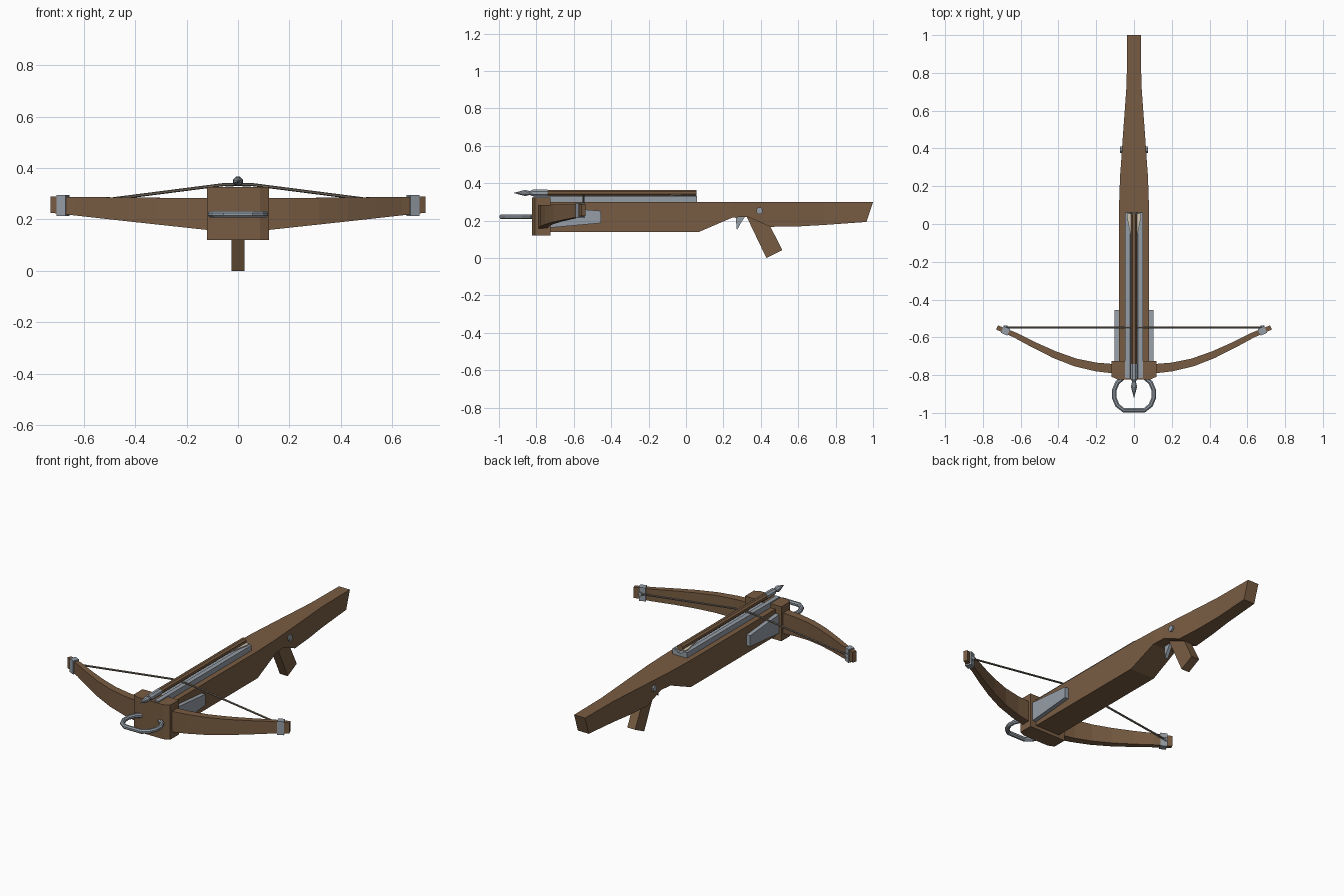
import bpy, bmesh, math
from mathutils import Vector

if "Cube" in bpy.data.objects:
    bpy.data.objects.remove(bpy.data.objects["Cube"])


def material(name, rgb):
    m = bpy.data.materials.new(name)
    m.diffuse_color = (*rgb, 1)
    m.use_nodes = True
    m.node_tree.nodes["Principled BSDF"].inputs["Base Color"].default_value = m.diffuse_color
    return m


WOOD = material("brown wood", (0.19, 0.108, 0.055))
METAL = material("grey steel", (0.30, 0.34, 0.38))
STRING = material("string fibre", (0.18, 0.15, 0.12))
FEATHER = material("cream feather", (0.62, 0.56, 0.45))


def loft(name, sections, mat, closed=False):
    """Skin equal-length rings of points into one solid."""
    bm = bmesh.new()
    rings = [[bm.verts.new(p) for p in s] for s in sections]
    n = len(rings[0])
    pairs = list(zip(rings, rings[1:])) + ([(rings[-1], rings[0])] if closed else [])
    for a, b in pairs:
        for i in range(n):
            j = (i + 1) % n
            bm.faces.new((a[i], a[j], b[j], b[i]))
    if not closed:
        bm.faces.new(rings[0])
        bm.faces.new(rings[-1])
    bmesh.ops.recalc_face_normals(bm, faces=bm.faces)
    me = bpy.data.meshes.new(name)
    bm.to_mesh(me)
    bm.free()
    me.materials.append(mat)
    ob = bpy.data.objects.new(name, me)
    bpy.context.collection.objects.link(ob)
    return ob


def slab(name, yz, x0, x1, mat):
    """Side profile extruded across x."""
    return loft(name, [[(x, y, z) for y, z in yz] for x in (x0, x1)], mat)


def box(name, x, y, z, mat):
    return slab(name, [(y[0], z[0]), (y[1], z[0]), (y[1], z[1]), (y[0], z[1])], *x, mat)


def tube(name, path, radii, mat, sides=8):
    """Round section swept along a path."""
    pts = [Vector(p) for p in path]
    rings = []
    for i, p in enumerate(pts):
        d = (pts[min(i + 1, len(pts) - 1)] - pts[max(i - 1, 0)]).normalized()
        u = d.cross(Vector((0, 0, 1))).normalized()
        v = d.cross(u)
        r = radii[i] if isinstance(radii, list) else radii
        rings.append([p + r * (u * math.cos(a) + v * math.sin(a))
                      for a in (math.tau * (k + 0.5) / sides for k in range(sides))])
    return loft(name, rings, mat)


# Stock: stations along y with half width, bottom and top
stations = [(-0.80, 0.08, 0.14, 0.30), (0.07, 0.08, 0.14, 0.30), (0.25, 0.074, 0.217, 0.30),
            (0.33, 0.068, 0.22, 0.30), (0.45, 0.06, 0.167, 0.30), (0.60, 0.049, 0.169, 0.30),
            (0.74, 0.039, 0.177, 0.30)]
rings = [[(-w, y, b), (w, y, b), (w, y, t), (-w, y, t)] for y, w, b, t in stations]
rings.append([(-0.036, 0.965, 0.193), (0.036, 0.965, 0.193), (0.036, 1.0, 0.30), (-0.036, 1.0, 0.30)])
loft("stock", rings, WOOD)

# Grip, trigger and cross pin
slab("grip", [(0.32, 0.23), (0.43, 0.0), (0.515, 0.042), (0.44, 0.19), (0.40, 0.24)], -0.026, 0.026, WOOD)
slab("trigger", [(0.265, 0.225), (0.272, 0.148), (0.292, 0.185), (0.318, 0.225)], -0.01, 0.01, METAL)
tube("trigger_pin", [(-0.073, 0.393, 0.253), (0.073, 0.393, 0.253)], 0.018, METAL)

# Front block with chamfered front corners
outline = [(-0.12, -0.725), (-0.12, -0.808), (-0.085, -0.824), (0.085, -0.824), (0.12, -0.808), (0.12, -0.725)]
loft("front_block", [[(x, y, z) for x, y in outline] for z in (0.12, 0.325)], WOOD)

# Grooved bolt rail
groove = [(-0.048, 0.295), (0.048, 0.295), (0.048, 0.332), (0.022, 0.332), (0.01, 0.318),
          (-0.01, 0.318), (-0.022, 0.332), (-0.048, 0.332)]
loft("bolt_rail", [[(x, y, z) for x, z in groove] for y in (-0.815, 0.06)], METAL)

# Bolt: shaft, pointed head and feathers
tube("bolt_shaft", [(0, -0.75, 0.348), (0, 0.055, 0.348)], 0.018, WOOD)
tube("bolt_head", [(0, y, 0.348) for y in (-0.74, -0.82, -0.835, -0.86, -0.92)],
     [0.02, 0.019, 0.011, 0.018, 0.001], METAL)
for s in (-1, 1):
    loft("bolt_feather", [[(s * x, y, z) for x, y in ((0.012, -0.09), (0.036, 0.03), (0.036, 0.055), (0.012, 0.055))]
                          for z in (0.334, 0.340)], FEATHER)

# Bow limbs, clamps and side plates on both sides
curve = [(0.10, -0.767, 0.025), (0.20, -0.757, 0.023), (0.31, -0.733, 0.021), (0.42, -0.692, 0.019),
         (0.53, -0.64, 0.016), (0.63, -0.588, 0.014), (0.725, -0.548, 0.012)]
for s in (-1, 1):
    rings = []
    for i, (x, y, h) in enumerate(curve):
        a, b = curve[max(i - 1, 0)], curve[min(i + 1, len(curve) - 1)]
        t = Vector((b[0] - a[0], b[1] - a[1])).normalized()
        nx, ny = -t.y * h, t.x * h
        low, top = 0.157 + 0.11 * (x - 0.1), 0.282 + 0.01 * (x - 0.1)
        rings.append([(s * (x - nx), y - ny, low), (s * (x + nx), y + ny, low),
                      (s * (x + nx), y + ny, top), (s * (x - nx), y - ny, top)])
    loft("bow_limb", rings, WOOD)
    # Steel clamp aligned with the limb tip
    c, t = Vector((0.68, -0.566)), Vector((0.91, 0.41))
    n = Vector((-t.y, t.x))
    corners = [c + t * i * 0.019 + n * j * 0.019 for i, j in ((-1, -1), (1, -1), (1, 1), (-1, 1))]
    loft("limb_clamp", [[(s * p.x, p.y, z) for p in corners] for z in (0.214, 0.294)], METAL)
    tube("string_peg", [(s * 0.68, -0.565, 0.256), (s * 0.68, -0.538, 0.256)], 0.012, METAL)
    slab("side_plate", [(-0.73, 0.162), (-0.455, 0.187), (-0.455, 0.252), (-0.73, 0.275)],
         s * 0.075, s * 0.104, METAL)

# Bowstring passing over the bolt rail
tube("bowstring", [(-0.69, -0.547, 0.254), (-0.05, -0.547, 0.336), (0.05, -0.547, 0.336), (0.69, -0.547, 0.254)],
     0.006, STRING, 6)

# Foot stirrup
half = [(0.06, -0.815), (0.088, -0.84), (0.105, -0.88), (0.105, -0.92), (0.088, -0.96), (0.055, -0.986)]
tube("stirrup", [(x, y, 0.22) for x, y in half] + [(-x, y, 0.22) for x, y in reversed(half)], 0.013, METAL)
